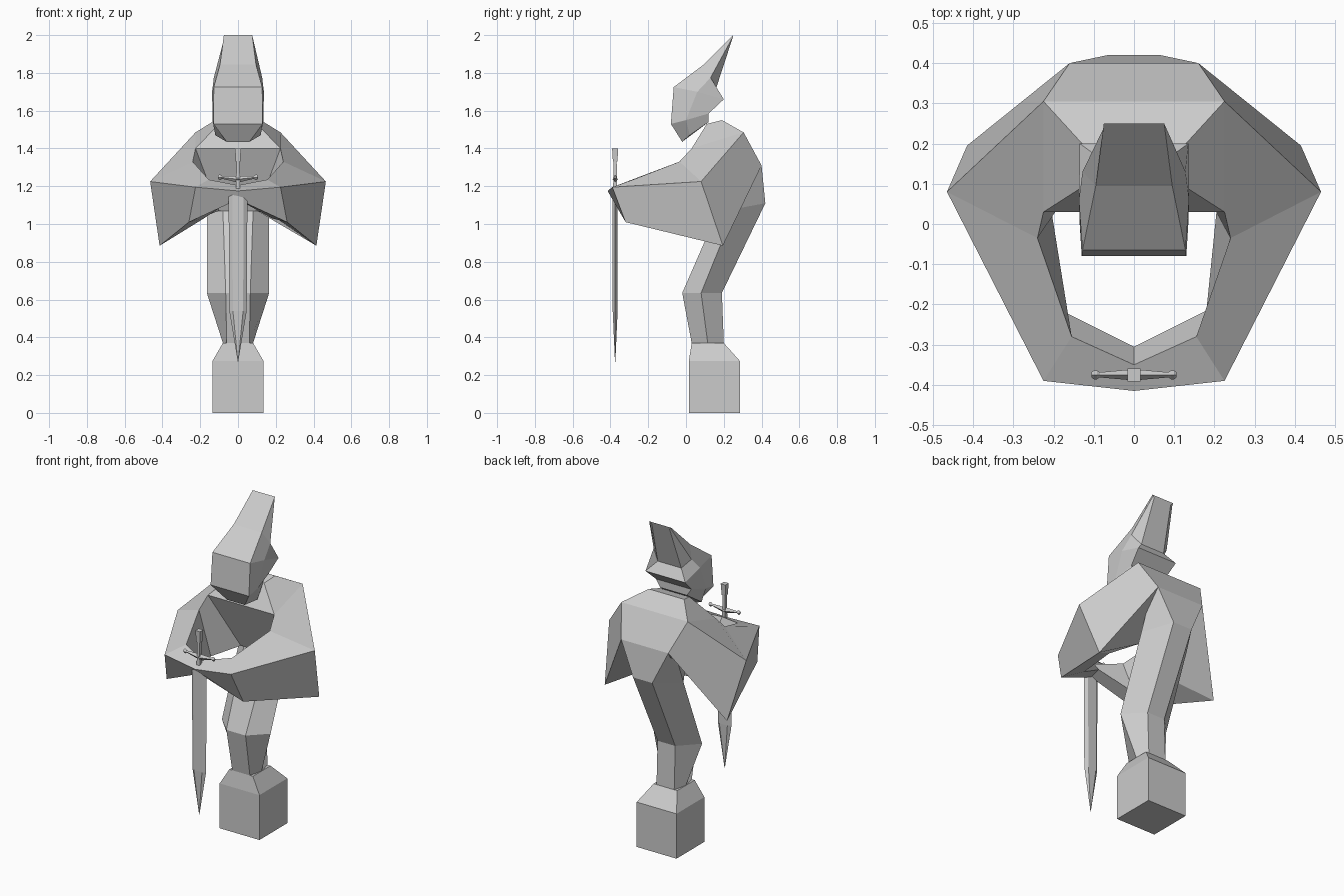
import bpy, bmesh

if "Cube" in bpy.data.objects:
    bpy.data.objects.remove(bpy.data.objects["Cube"])


def mirror(pts):
    return [(-x, y, z) for x, y, z in pts]


def loft(name, rings, closed=False):
    """Skin a list of equal-length 3D rings with flat faces."""
    bm = bmesh.new()
    loops = [[bm.verts.new(p) for p in r] for r in rings]
    n = len(rings[0])
    pairs = list(zip(loops, loops[1:])) + ([(loops[-1], loops[0])] if closed else [])
    for a, b in pairs:
        for i in range(n):
            j = (i + 1) % n
            bm.faces.new((a[i], a[j], b[j], b[i]))
    if not closed:
        bm.faces.new(loops[0])
        bm.faces.new(loops[-1])
    bmesh.ops.remove_doubles(bm, verts=bm.verts, dist=0.0005)
    bmesh.ops.recalc_face_normals(bm, faces=bm.faces)
    me = bpy.data.meshes.new(name)
    bm.to_mesh(me)
    bm.free()
    ob = bpy.data.objects.new(name, me)
    bpy.context.collection.objects.link(ob)
    return ob


def sym_loft(name, halves):
    """Loft rings given by their +x half, front to back."""
    return loft(name, [h + mirror(h)[::-1] for h in halves])


def flat(z, *xy):
    return [(x, y, z) for x, y in xy]


# square foot block with sloped shoulder
sym_loft("foot_block", [
    flat(0, (.135, .015), (.135, .285)),
    flat(.275, (.135, .015), (.135, .285)),
    flat(.37, (.08, .03), (.08, .20))])

# lower robe, bent at the knee and leaning back to the waist
sym_loft("lower_robe", [
    flat(.37, (.06, .03), (.08, .115), (.06, .20)),
    flat(.635, (.065, -.02), (.165, .08), (.06, .19)),
    [(.08, .17, 1.07), (.165, .26, 1.08), (.065, .42, 1.11)],
    [(.10, .12, 1.25), (.16, .34, 1.30), (.16, .40, 1.31)]])

# sleeves and shoulders: one closed ring
# section order: outer top, outer bottom, inner bottom, inner top
hands = [(0, -.415, 1.175), (0, -.37, 1.13), (0, -.305, 1.15), (0, -.35, 1.205)]
cuff = [(.225, -.39, 1.195), (.26, -.32, 1.01), (.18, -.215, 1.03), (.155, -.28, 1.235)]
elbow = [(.465, .08, 1.225), (.415, .195, .885), (.205, .03, 1.03), (.24, -.035, 1.33)]
shoulder = [(.225, .305, 1.485), (.16, .40, 1.31), (.10, .17, 1.07), (.225, .03, 1.40)]
arm = [cuff, elbow, shoulder]
loft("sleeves", [hands] + arm + [mirror(s) for s in arm[::-1]], closed=True)

# raised collar
sym_loft("collar", [
    [(.225, .03, 1.40), (.225, .305, 1.485)],
    [(.10, .11, 1.53), (.12, .19, 1.55)]])

# pointed hood, bowed forward: front, side and back point per section
sym_loft("hood", [
    [(.075, .25, 2.0), (.07, .25, 1.995), (.06, .245, 1.985)],
    [(.095, .095, 1.845), (.128, .13, 1.775), (.08, .16, 1.72)],
    [(.128, -.065, 1.725), (.137, .06, 1.70), (.135, .20, 1.66)],
    [(.13, -.08, 1.53), (.135, .0, 1.55), (.12, .12, 1.585)],
    [(.06, -.02, 1.435), (.12, .02, 1.47), (.09, .12, 1.54)]])

# sword
SY = -.375


def slab(z, w, f, t):
    return [(f, SY - t, z), (w, SY, z), (f, SY + t, z)]


sym_loft("sword_blade", [slab(1.17, .05, .03, .013), slab(.54, .046, .027, .013),
                         slab(.27, .001, .0006, .001)])


def bar(name, secs):
    """Vertical square bar from (z, half width) pairs."""
    return sym_loft(name, [flat(z, (w, SY - w), (w, SY + w)) for z, w in secs])


bar("sword_grip", [(1.17, .011), (1.34, .008)])
bar("sword_pommel", [(1.33, .012), (1.40, .016)])


def cross(x, zc, h, t):
    return [(x, SY, zc - h), (x, SY - t, zc), (x, SY, zc + h), (x, SY + t, zc)]


loft("sword_guard", [cross(-.09, 1.247, .006, .006), cross(0, 1.237, .018, .014),
                     cross(.09, 1.247, .006, .006)])
for s in (-1, 1):
    loft("guard_knob", [cross(s * .085, 1.247, .008, .006), cross(s * .092, 1.247, .014, .011),
                        cross(s * .1, 1.247, .014, .011), cross(s * .106, 1.247, .007, .006)])
